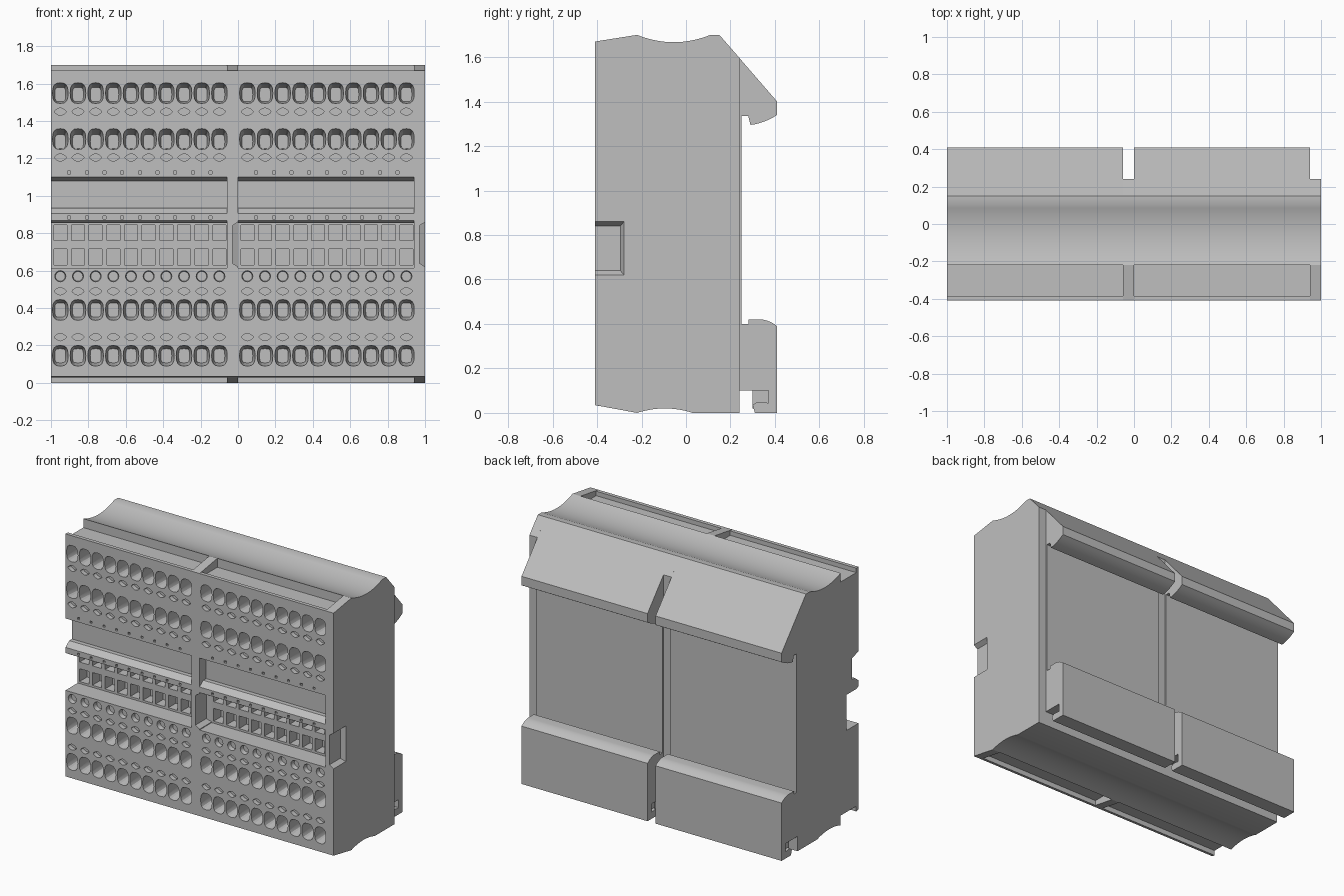
import bpy, bmesh, math

if "Cube" in bpy.data.objects:
    bpy.data.objects.remove(bpy.data.objects["Cube"], do_unlink=True)

grey = bpy.data.materials.new("housing grey")
grey.use_nodes = True
grey.diffuse_color = (0.52, 0.52, 0.52, 1)
grey.node_tree.nodes["Principled BSDF"].inputs["Base Color"].default_value = grey.diffuse_color

FRONT, BACK = -0.41, 0.25
BODY_W, PLATE_W = 0.94, 0.06
COLUMNS, PITCH = 10, 0.0945


def bow(a, b, rise, n=14):
    """Points from a to b (y, z), bowed by rise in z."""
    return [(a[0] + (b[0] - a[0]) * t, a[1] + (b[1] - a[1]) * t + rise * 4 * t * (1 - t))
            for t in (i / n for i in range(n + 1))]


def outline(cx, cz, hw, hh, power, n=16):
    """Superellipse ring; power 0 with n=4 gives a rectangle."""
    shift = math.pi / 4 if power == 0 else 0
    ring = []
    for i in range(n):
        c, s = math.cos(math.tau * i / n + shift), math.sin(math.tau * i / n + shift)
        ring.append((cx + hw * math.copysign(abs(c) ** power, c),
                     cz + hh * math.copysign(abs(s) ** power, s)))
    return ring


def loft(bm, ring_a, ring_b):
    """Closed solid between two matching rings of 3D points."""
    a = [bm.verts.new(p) for p in ring_a]
    b = [bm.verts.new(p) for p in ring_b]
    faces = [bm.faces.new(a), bm.faces.new(b[::-1])]
    for i in range(len(a)):
        j = (i + 1) % len(a)
        faces.append(bm.faces.new((a[j], a[i], b[i], b[j])))
    bmesh.ops.recalc_face_normals(bm, faces=faces)


def pocket(bm, ring_a, ring_b, y0, y1):
    loft(bm, [(x, y0, z) for x, z in ring_a], [(x, y1, z) for x, z in ring_b])


def box_pocket(bm, cx, cz, hw, hh, y0, y1):
    ring = outline(cx, cz, hw, hh, 0, 4)
    pocket(bm, ring, ring, y0, y1)


def make_object(name, bm):
    mesh = bpy.data.meshes.new(name)
    bm.to_mesh(mesh)
    bm.free()
    mesh.materials.append(grey)
    obj = bpy.data.objects.new(name, mesh)
    bpy.context.collection.objects.link(obj)
    return obj


def extrude_profile(name, profile, x0, x1):
    bm = bmesh.new()
    loft(bm, [(x0, y, z) for y, z in profile], [(x1, y, z) for y, z in profile])
    return make_object(name, bm)


def finish(obj, cutter=None):
    bpy.ops.object.select_all(action='DESELECT')
    obj.select_set(True)
    bpy.context.view_layer.objects.active = obj
    if cutter:
        cutter.hide_render = True
        mod = obj.modifiers.new("pockets", 'BOOLEAN')
        mod.operation, mod.solver, mod.object = 'DIFFERENCE', 'EXACT', cutter
        bpy.ops.object.modifier_apply(modifier=mod.name)
        bpy.data.objects.remove(cutter, do_unlink=True)
    bpy.ops.object.shade_smooth_by_angle(angle=math.radians(25))


top_curve = bow((0.11, 1.70), (-0.22, 1.70), -0.033)
bottom_curve = bow((-0.22, 0), (0.03, 0), 0.02)

# End plate: plain silhouette
plate_profile = ([(FRONT, 0.035)] + bottom_curve
                 + [(0.24, 0), (0.24, 1.597), (0.15, 1.70)] + top_curve + [(FRONT, 1.67)])

# Body: underside channel, lower foot, upper hook, top channel, front recesses
body_profile = (
    [(FRONT, 0.035), (-0.385, 0.03), (-0.385, 0.065), (-0.22, 0.065)] + bottom_curve
    + [(0.24, 0), (0.24, 0.10), (0.37, 0.10), (0.37, 0.045), (0.32, 0.05),
       (0.30, 0.035), (0.31, 0), (0.41, 0)]
    + bow((0.41, 0.39), (0.34, 0.42), 0.006, 6)
    + [(0.28, 0.42), (0.28, 0.40), (BACK, 0.40), (BACK, 1.335), (0.28, 1.335)]
    + bow((0.29, 1.295), (0.41, 1.34), -0.008, 6)
    + [(0.41, 1.40), (0.15, 1.70)] + top_curve
    + [(-0.22, 1.64), (-0.385, 1.64), (-0.385, 1.67), (FRONT, 1.67),
       (FRONT, 1.10), (-0.34, 1.08), (-0.34, 0.935), (-0.37, 0.935), (FRONT, 0.905),
       (FRONT, 0.867), (-0.39, 0.855), (-0.28, 0.855), (-0.28, 0.615), (FRONT, 0.615)])


def front_pockets(x0):
    bm = bmesh.new()
    y0 = FRONT - 0.01
    for i in range(COLUMNS):
        x = x0 + 0.05 + PITCH * i
        # Wire entries, tapering inward
        for z, drop in ((1.55, 0.008), (1.305, 0.015), (0.39, 0), (0.145, 0)):
            pocket(bm, outline(x, z, 0.043, 0.057, 0.75),
                   outline(x, z - drop, 0.029, 0.038, 0.5), y0, FRONT + 0.11)
        # Lozenge shaped test slots
        for z in (1.45, 1.205, 0.49, 0.245):
            ring = outline(x, z, 0.032, 0.02, 1.4)
            pocket(bm, ring, ring, y0, FRONT + 0.03)
        # Round indicator holes
        pocket(bm, outline(x, 0.57, 0.031, 0.031, 1), outline(x, 0.57, 0.026, 0.026, 1),
               y0, FRONT + 0.03)
        # Jumper slots in the deep recess
        box_pocket(bm, x, 0.802, 0.035, 0.042, -0.30, -0.20)
        box_pocket(bm, x, 0.672, 0.035, 0.043, -0.30, -0.20)
        # Small notches along both rails
        if i:
            for z in (1.125, 0.884):
                box_pocket(bm, x - PITCH / 2, z, 0.008, 0.007, y0, FRONT + 0.02)
    return make_object("pocket_cutter", bm)


def side_window(x1):
    """Chamfered recess, open to the front, in the plate's outer side."""
    bm = bmesh.new()
    rings = []
    for x, y_in, z_lo, z_hi in ((x1 + 0.005, -0.277, 0.617, 0.863),
                                (x1 - 0.03, -0.295, 0.64, 0.84)):
        rings.append([(x, FRONT - 0.02, z_lo), (x, y_in, z_lo),
                      (x, y_in, z_hi), (x, FRONT - 0.02, z_hi)])
    loft(bm, *rings)
    return make_object("window_cutter", bm)


# Two identical modules side by side
for side, x0 in (("right", -1.0), ("left", 0.0)):
    body = extrude_profile(side + "_terminal_body", body_profile, x0, x0 + BODY_W)
    finish(body, front_pockets(x0))
    plate = extrude_profile(side + "_end_plate", plate_profile, x0 + BODY_W, x0 + 1)
    finish(plate, side_window(x0 + 1))
    # Stop block inside the foot latch
    block = [(0.30, 0.02), (0.37, 0.02), (0.37, 0.10), (0.30, 0.10)]
    finish(extrude_profile(side + "_foot_stop", block, x0 + 0.02, x0 + 0.08))
